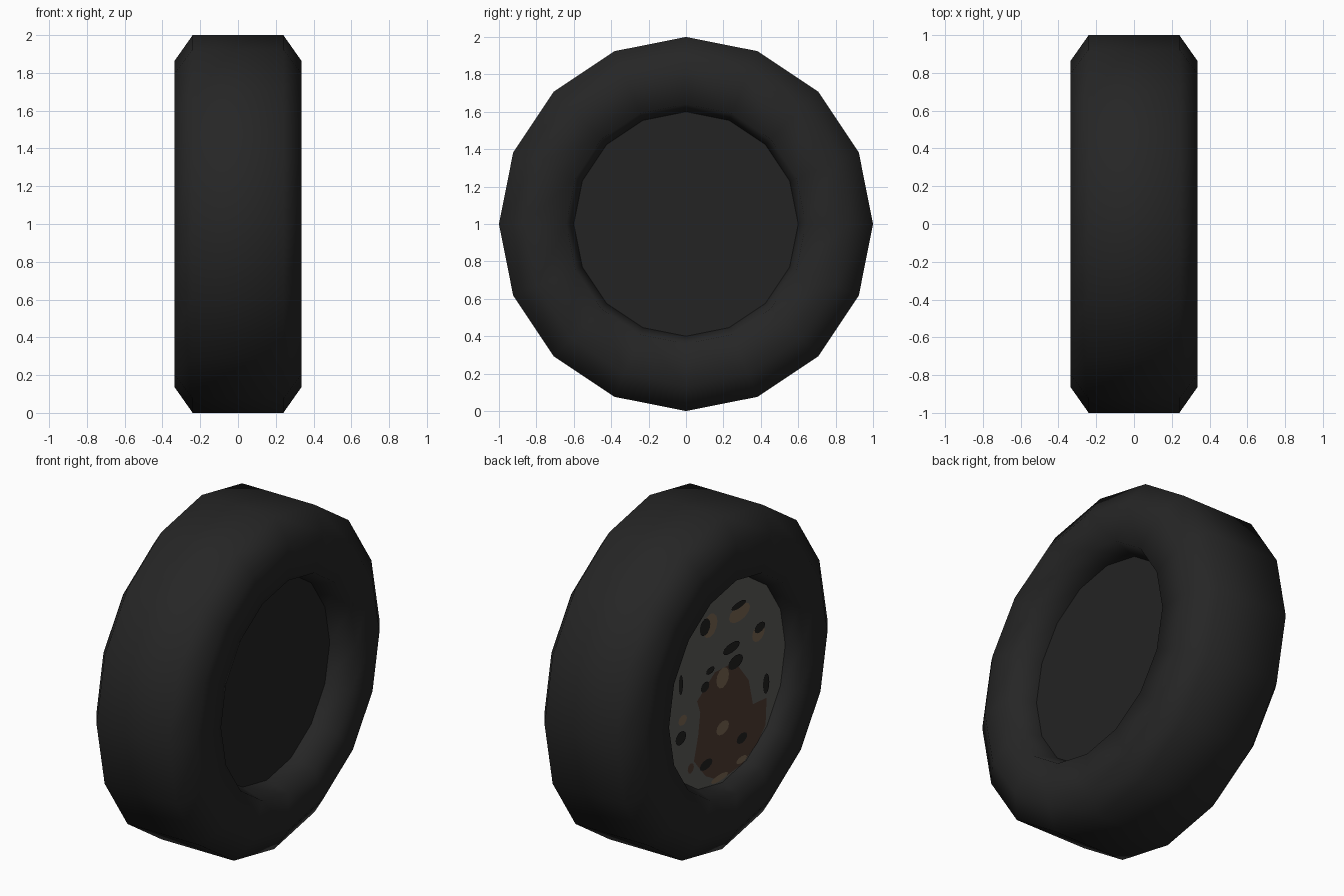
import bpy
import bmesh
from math import sin, cos, tau

cube = bpy.data.objects.get("Cube")
if cube:
    bpy.data.objects.remove(cube, do_unlink=True)

SIDES = 16
HUB_RADIUS = 0.6
OUTER_DISC_X = -0.24
INNER_DISC_X = 0.19


def make_material(name, color):
    material = bpy.data.materials.new(name)
    material.use_nodes = True
    material.diffuse_color = (*color, 1)
    shader = material.node_tree.nodes["Principled BSDF"]
    shader.inputs["Base Color"].default_value = (*color, 1)
    shader.inputs["Roughness"].default_value = 0.9
    return material


rubber = make_material("black rubber", (0.019, 0.019, 0.019))
backing = make_material("dark backing", (0.017, 0.017, 0.017))
steel = make_material("worn grey steel", (0.11, 0.108, 0.1))
rust = make_material("dark rust", (0.08, 0.045, 0.032))
pale_rust = make_material("pale rust", (0.2, 0.135, 0.085))
soot = make_material("black hole", (0.015, 0.015, 0.014))


def finish(bm, name, material):
    mesh = bpy.data.meshes.new(name)
    bm.to_mesh(mesh)
    bm.free()
    mesh.materials.append(material)
    obj = bpy.data.objects.new(name, mesh)
    bpy.context.collection.objects.link(obj)
    return obj


def ring_points(center_y, center_z, radius_y, radius_z, count):
    return [(center_y + radius_y * cos(tau * i / count),
             center_z + radius_z * sin(tau * i / count)) for i in range(count)]


def add_plate(bm, x, outline, facing):
    """Flat face in the wheel plane, turned towards +x or -x."""
    face = bm.faces.new([bm.verts.new((x, y, z + 1)) for y, z in outline])
    face.normal_update()
    if face.normal.x * facing < 0:
        face.normal_flip()


# Tyre: a closed cross-section swept around the axle
profile = [(INNER_DISC_X, HUB_RADIUS), (0.335, 0.64), (0.335, 0.865), (0.24, 1),
           (-0.24, 1), (-0.335, 0.865), (-0.335, 0.64), (OUTER_DISC_X, HUB_RADIUS)]
bm = bmesh.new()
rings = []
for i in range(SIDES):
    a = tau * i / SIDES
    rings.append([bm.verts.new((x, r * cos(a), 1 + r * sin(a))) for x, r in profile])
for i, ring in enumerate(rings):
    following = rings[(i + 1) % SIDES]
    for j in range(len(profile)):
        k = (j + 1) % len(profile)
        bm.faces.new((ring[j], ring[k], following[k], following[j]))
bmesh.ops.recalc_face_normals(bm, faces=bm.faces)
for face in bm.faces:
    face.smooth = True
finish(bm, "tyre", rubber)

# Wheel discs closing both sides of the hub
hub_outline = ring_points(0, 0, HUB_RADIUS, HUB_RADIUS, SIDES)
for name, x, facing, material in (("inner_disc", INNER_DISC_X, 1, backing),
                                  ("outer_disc", OUTER_DISC_X, -1, steel)):
    bm = bmesh.new()
    add_plate(bm, x, hub_outline, facing)
    finish(bm, name, material)

# Large rust stain on the outer disc
bm = bmesh.new()
stain = [(-.12, .08), (-.25, -.08), (-.29, -.24), (-.42, -.25), (-.41, -.41),
         (-.33, -.49), (-.19, -.56), (.02, -.58), (.16, -.5), (.27, -.37),
         (.23, -.23), (.21, -.1), (.24, -.02), (.07, .09)]
add_plate(bm, OUTER_DISC_X - 0.002, stain, -1)
add_plate(bm, OUTER_DISC_X - 0.002, ring_points(.3, -.4, .03, .03, 8), -1)
finish(bm, "rust_stain", rust)

# Small painted marks: centre y, centre z, half width, half height
pale_marks = [(-.16, .36, .1, .05), (.12, .39, .07, .07), (-.34, .17, .06, .05),
              (0, .03, .06, .06), (0, -.27, .06, .04), (.03, -.56, .08, .02),
              (-.18, -.53, .05, .02), (.38, -.08, .04, .03)]
dark_marks = [(-.15, .41, .07, .02), (.17, .4, .05, .05), (-.35, .2, .05, .03),
              (-.08, .18, .08, .03), (-.12, .08, .07, .04), (.12, .12, .04, .02),
              (.4, .14, .02, .06), (-.41, -.16, .03, .06), (-.18, -.4, .05, .03),
              (.16, -.43, .06, .03), (.4, -.18, .05, .04), (.17, .04, .04, .03)]
for name, marks, lift, material in (("pale_rust_spots", pale_marks, 0.004, pale_rust),
                                    ("dark_holes", dark_marks, 0.006, soot)):
    bm = bmesh.new()
    for y, z, half_width, half_height in marks:
        add_plate(bm, OUTER_DISC_X - lift,
                  ring_points(y, z, half_width, half_height, 12), -1)
    finish(bm, name, material)
